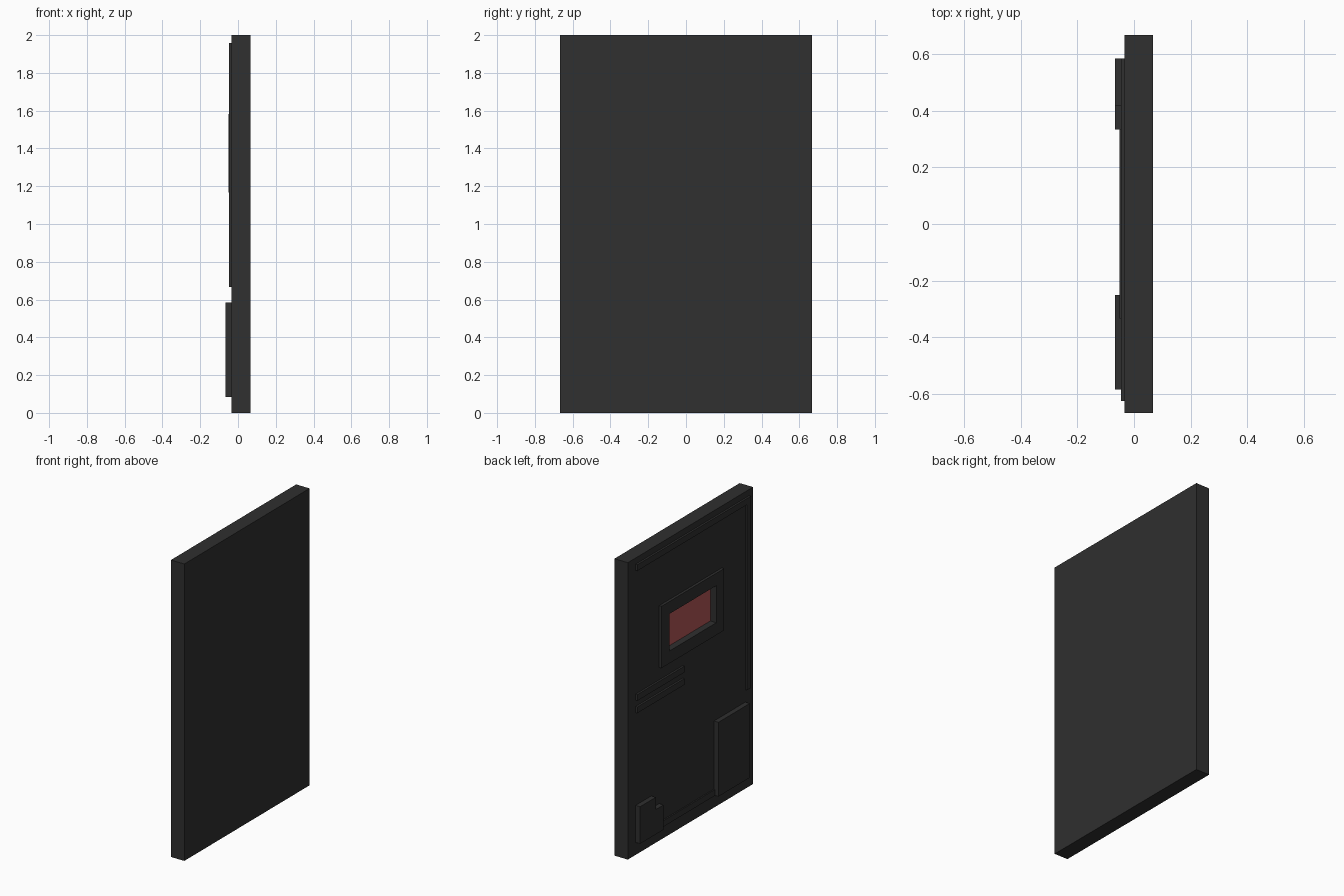
import bpy
import bmesh

if "Cube" in bpy.data.objects:
    bpy.data.objects.remove(bpy.data.objects["Cube"])

U = 1 / 12          # the design sits on a grid of 1/12 units
FACE = -0.0333      # detailed face of the slab (looks toward -x)
BACK = 0.0667


def material(name, rgb):
    m = bpy.data.materials.new(name)
    m.diffuse_color = (*rgb, 1)
    m.use_nodes = True
    m.node_tree.nodes["Principled BSDF"].inputs["Base Color"].default_value = m.diffuse_color
    return m


DARK = material("dark grey", (0.029, 0.029, 0.029))
RED = material("dull red", (0.45, 0.095, 0.095))


def prism(name, profile, x0, x1, mat=DARK):
    """Extrude a (y, z) outline, given in grid units, from x0 to x1."""
    bm = bmesh.new()
    face = bm.faces.new([bm.verts.new((x0, y * U, z * U)) for y, z in profile])
    ext = bmesh.ops.extrude_face_region(bm, geom=[face])
    for v in ext["geom"]:
        if isinstance(v, bmesh.types.BMVert):
            v.co.x = x1
    bmesh.ops.recalc_face_normals(bm, faces=bm.faces)
    mesh = bpy.data.meshes.new(name)
    bm.to_mesh(mesh)
    bm.free()
    mesh.materials.append(mat)
    ob = bpy.data.objects.new(name, mesh)
    bpy.context.collection.objects.link(ob)
    return ob


def box(name, y0, y1, z0, z1, x0, x1, mat=DARK):
    return prism(name, [(y0, z0), (y1, z0), (y1, z1), (y0, z1)], x0, x1, mat)


# Door slab and raised window frame
slab = box("door_slab", -8, 8, 0, 24, FACE, BACK)
frame = box("window_frame", -4, 4, 14, 19, -0.051, FACE)

# Window recess cut through the frame and into the slab
cutter = box("window_cutter", -3, 3, 15, 18, -0.2, 0.0)
cutter.hide_render = True
for ob in (slab, frame):
    mod = ob.modifiers.new("window_cut", 'BOOLEAN')
    mod.operation = 'DIFFERENCE'
    mod.solver = 'EXACT'
    mod.object = cutter
    bpy.context.view_layer.objects.active = ob
    bpy.ops.object.modifier_apply(modifier=mod.name)
bpy.data.objects.remove(cutter)

# Red pane at the bottom of the recess
box("window_pane", -3, 3, 15, 18, -0.006, 0.0, RED)

# Thin trim: corner strip, two short bars, bottom strip
TRIM = -0.0467
prism("corner_trim", [(-7.5, 8), (-7, 8), (-7, 23), (7, 23), (7, 23.5), (-7.5, 23.5)],
      TRIM, FACE)
for i, z in enumerate((11.5, 12.5)):
    box(f"short_bar_{i + 1}", 1, 7, z, z + 0.5, TRIM, FACE)
box("bottom_trim", -3, 4, 1, 1.5, -0.042, FACE)

# Thick raised panels: tall one, and a square one with a notched corner
box("tall_panel", -7, -3, 1, 7, -0.0667, FACE)
prism("notched_panel", [(4, 1), (7, 1), (7, 4), (5, 4), (5, 3), (4, 3)], -0.0667, FACE)
